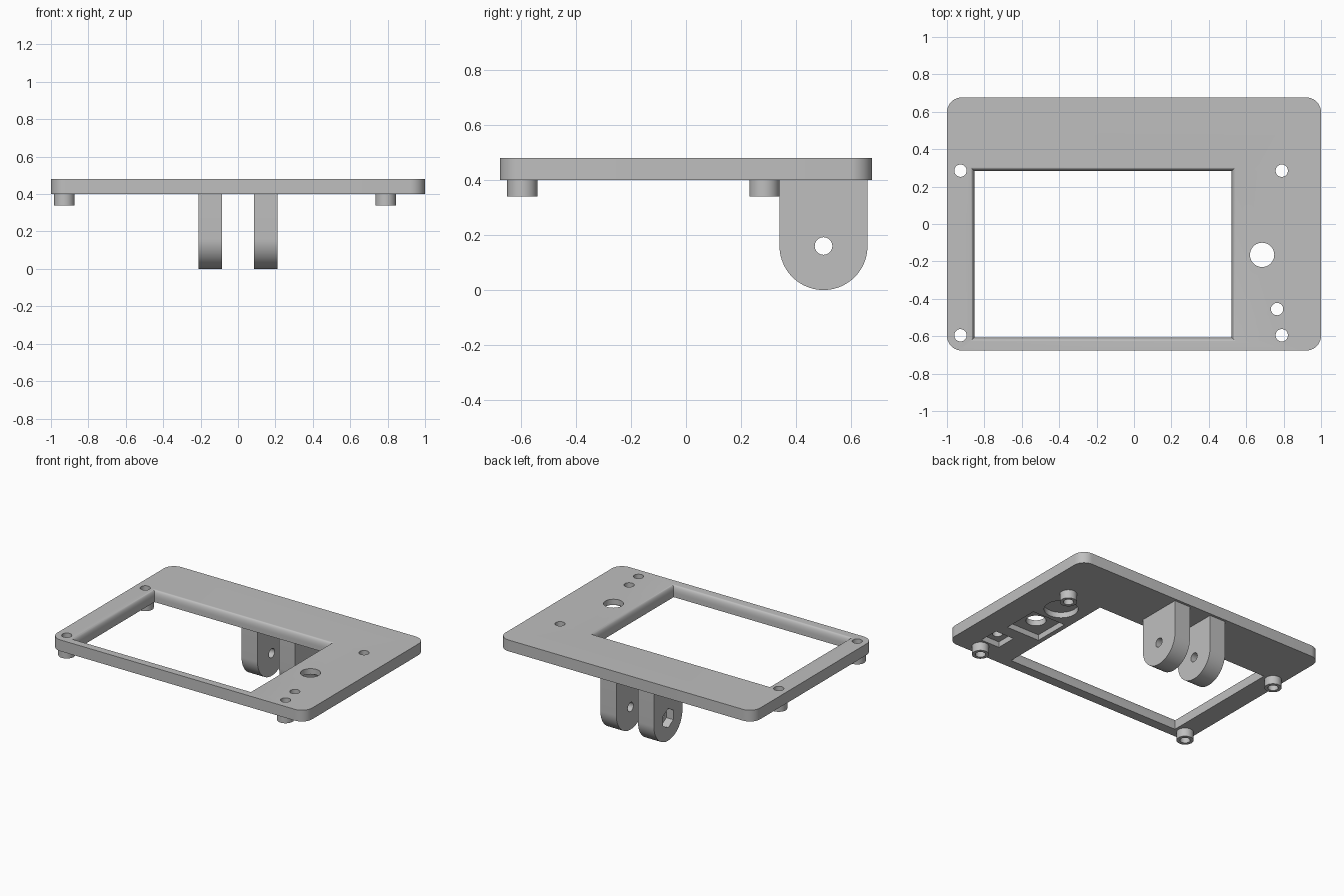
import bpy, bmesh, math

if "Cube" in bpy.data.objects:
    bpy.data.objects.remove(bpy.data.objects["Cube"])

TOP, UNDER = 0.48, 0.40

grey = bpy.data.materials.new("plain grey")
grey.diffuse_color = (0.52, 0.52, 0.52, 1)
grey.use_nodes = True
grey.node_tree.nodes["Principled BSDF"].inputs["Base Color"].default_value = grey.diffuse_color


def loft(name, rings):
    """Closed solid through a stack of equal-length point rings."""
    bm = bmesh.new()
    vs = [[bm.verts.new(p) for p in r] for r in rings]
    n = len(vs[0])
    for a, b in zip(vs, vs[1:]):
        for i in range(n):
            j = (i + 1) % n
            bm.faces.new((a[i], a[j], b[j], b[i]))
    bm.faces.new(vs[0])
    bm.faces.new(vs[-1])
    bmesh.ops.recalc_face_normals(bm, faces=bm.faces)
    me = bpy.data.meshes.new(name)
    bm.to_mesh(me)
    bm.free()
    me.materials.append(grey)
    ob = bpy.data.objects.new(name, me)
    bpy.context.collection.objects.link(ob)
    return ob


def arc(cx, cy, r, a0, a1, n):
    return [(cx + r * math.cos(math.radians(a0 + (a1 - a0) * i / n)),
             cy + r * math.sin(math.radians(a0 + (a1 - a0) * i / n))) for i in range(n + 1)]


def circle(cx, cy, r, n=40, start=0):
    return arc(cx, cy, r, start, start + 360, n)[:-1]


def rect(x0, x1, y0, y1, grow=0):
    return [(x0 - grow, y0 - grow), (x1 + grow, y0 - grow),
            (x1 + grow, y1 + grow), (x0 - grow, y1 + grow)]


def along_z(name, pts, z0, z1):
    return loft(name, [[(x, y, z) for x, y in pts] for z in (z0, z1)])


def along_x(name, pts, x0, x1):
    return loft(name, [[(x, y, z) for y, z in pts] for x in (x0, x1)])


def cut(ob, cutter):
    """Subtract the cutter from ob and discard it."""
    mod = ob.modifiers.new("cut", 'BOOLEAN')
    mod.operation, mod.solver, mod.object = 'DIFFERENCE', 'EXACT', cutter
    bpy.context.view_layer.objects.active = ob
    bpy.ops.object.modifier_apply(modifier=mod.name)
    bpy.data.objects.remove(cutter)


def smooth(ob):
    bpy.ops.object.select_all(action='DESELECT')
    ob.select_set(True)
    bpy.context.view_layer.objects.active = ob
    bpy.ops.object.shade_smooth_by_angle(angle=math.radians(30))


# Cover plate with rounded corners
R, HX, HY = 0.08, 1.0, 0.677
outline = []
for k, (sx, sy) in enumerate([(1, 1), (-1, 1), (-1, -1), (1, -1)]):
    outline += arc(sx * (HX - R), sy * (HY - R), R, 90 * k, 90 * k + 90, 10)
plate = along_z("cover_plate", outline, UNDER, TOP)

# Screen window, top edge rounded over
steps = [(0, 0.3)]
for i in range(9):
    t = math.radians(90 * i / 8)
    steps.append((0.02 * (1 - math.cos(t)), TOP - 0.05 + 0.05 * math.sin(t)))
steps.append((0.02, 0.55))
cut(plate, loft("window_cutter", [
    [(x, y, z) for x, y in rect(-0.853, 0.522, -0.607, 0.283, g)] for g, z in steps]))

# Pockets in the underside: knob recess, square sensor recess, small recess
cut(plate, along_z("round_pocket", circle(0.70, 0.105, 0.11, 48), 0.3, 0.44))
for cx, cy, h in [(0.685, -0.165, 0.13), (0.765, -0.455, 0.073)]:
    cut(plate, along_z("square_pocket", rect(cx - h, cx + h, cy - h, cy + h), 0.3, 0.44))

# Through holes for the sensor and indicator
for cx, cy, r in [(0.685, -0.165, 0.065), (0.765, -0.455, 0.033)]:
    cut(plate, along_z("hole", circle(cx, cy, r), 0.2, 0.6))

# Screw bosses at the four screen corners, drilled through the plate
for x, side in [(-0.928, "left"), (0.79, "right")]:
    for y, end in [(-0.595, "front"), (0.285, "back")]:
        boss = along_z(f"screw_boss_{end}_{side}", circle(x, y, 0.055), 0.34, UNDER)
        for ob in (plate, boss):
            cut(ob, along_z("hole", circle(x, y, 0.033), 0.2, 0.6))
        smooth(boss)
smooth(plate)

# Pair of hinge lugs with a pivot hole
LY, LZ, LR = 0.50, 0.16, 0.16
profile = [(LY + LR, UNDER), (LY - LR, UNDER)] + arc(LY, LZ, LR, 180, 360, 40)
for x0, x1, side in [(-0.21, -0.085, "left"), (0.085, 0.21, "right")]:
    lug = along_x(f"hinge_lug_{side}", profile, x0, x1)
    cut(lug, along_x("hole", circle(LY, LZ, 0.032, 32), x0 - 0.1, x1 + 0.1))
    if side == "left":
        # Hexagonal nut pocket on the outer face
        cut(lug, along_x("nut_pocket", circle(LY, LZ, 0.068, 6, 90), x0 - 0.1, x0 + 0.055))
    smooth(lug)
